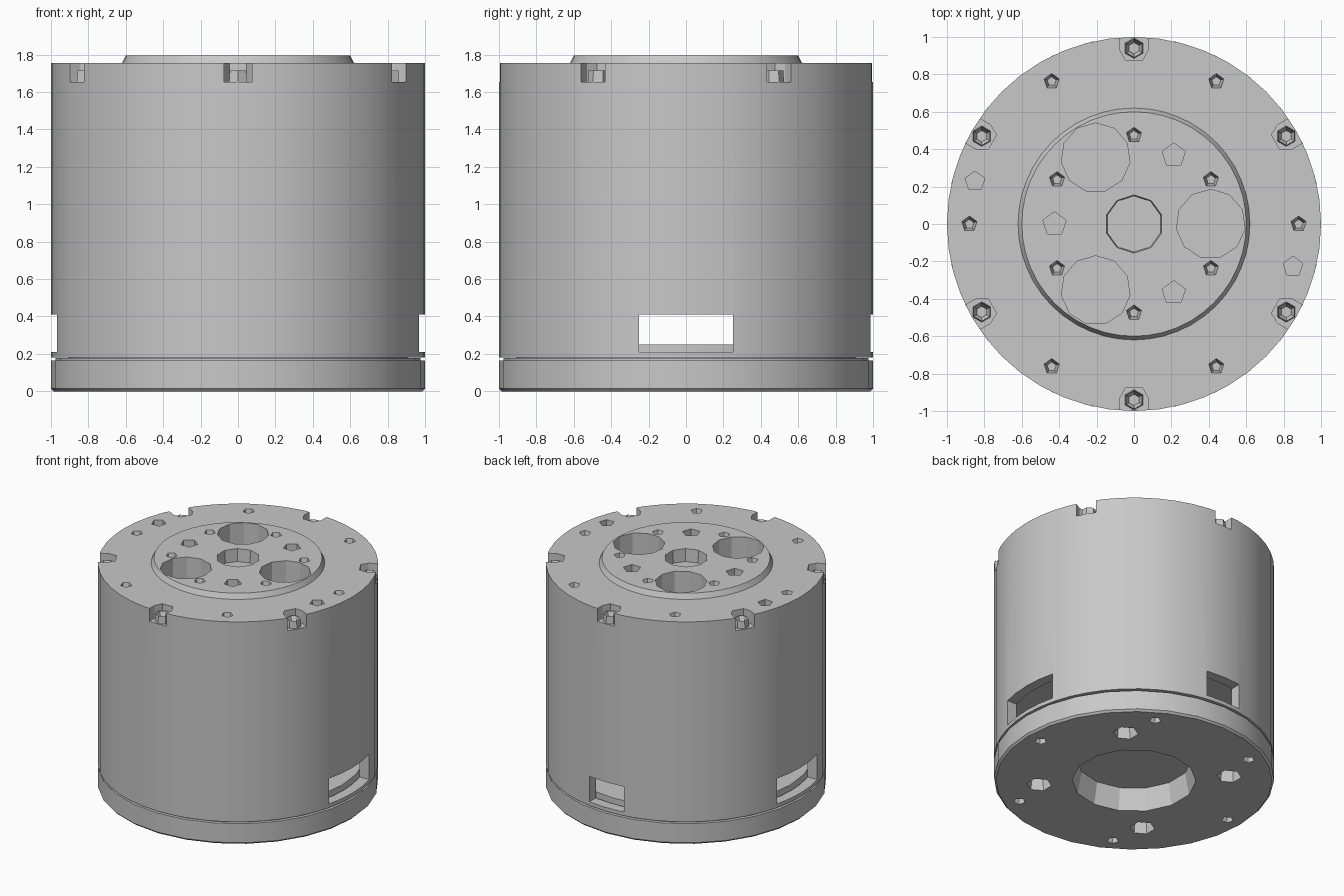
import bpy, bmesh
from math import pi, cos, sin, radians
from mathutils import Matrix

if "Cube" in bpy.data.objects:
    bpy.data.objects.remove(bpy.data.objects["Cube"], do_unlink=True)

metal = bpy.data.materials.new("grey metal")
GREY = (0.58, 0.58, 0.58, 1)
metal.diffuse_color = GREY
metal.use_nodes = True
metal.node_tree.nodes["Principled BSDF"].inputs["Base Color"].default_value = GREY


def finish(name, bm):
    bmesh.ops.recalc_face_normals(bm, faces=bm.faces)
    mesh = bpy.data.meshes.new(name)
    bm.to_mesh(mesh)
    bm.free()
    obj = bpy.data.objects.new(name, mesh)
    obj.data.materials.append(metal)
    bpy.context.collection.objects.link(obj)
    return obj


def lathe(name, profile, sides):
    bm = bmesh.new()
    verts = [bm.verts.new((r, 0, z)) for r, z in profile]
    edges = [bm.edges.new(pair) for pair in zip(verts, verts[1:])]
    bmesh.ops.spin(bm, geom=verts + edges, cent=(0, 0, 0), axis=(0, 0, 1),
                   angle=2 * pi, steps=sides, use_duplicate=False)
    bmesh.ops.remove_doubles(bm, verts=bm.verts, dist=0.0005)
    return finish(name, bm)


def polar(radius, degrees):
    return radius * cos(radians(degrees)), radius * sin(radians(degrees))


def add_plug(bm, centre, r_low, r_high, low, high, sides):
    x, y = centre
    return bmesh.ops.create_cone(
        bm, cap_ends=True, segments=sides, radius1=r_low, radius2=r_high,
        depth=high - low, matrix=Matrix.Translation((x, y, (low + high) / 2)))["verts"]


def cut(obj, bm):
    """Subtract one shape, keeping the first solver result that is sound."""
    tool = finish("cutter", bm)
    mod = obj.modifiers.new("cut", "BOOLEAN")
    mod.object, mod.operation = tool, "DIFFERENCE"
    for solver in ("EXACT", "MANIFOLD", "FLOAT"):
        mod.solver = solver
        graph = bpy.context.evaluated_depsgraph_get()
        result = bpy.data.meshes.new_from_object(obj.evaluated_get(graph))
        if len(result.polygons) > len(obj.data.polygons) / 2:
            obj.data = result
            break
    obj.modifiers.clear()
    bpy.data.objects.remove(tool, do_unlink=True)


def cut_hole(obj, *plug):
    bm = bmesh.new()
    add_plug(bm, *plug)
    cut(obj, bm)


def cut_window(obj, centre, size):
    bm = bmesh.new()
    bmesh.ops.create_cube(bm, size=1, matrix=Matrix.Translation(centre)
                          @ Matrix.Diagonal((*size, 1)))
    cut(obj, bm)


def cut_notch(obj, degrees, low, high):
    """Pocket that opens through the outer wall."""
    half = [(0.875, 0.045), (0.93, 0.075), (1.1, 0.075)]
    outline = half + [(x, -y) for x, y in reversed(half)]
    turn = Matrix.Rotation(radians(degrees), 3, "Z")
    bm = bmesh.new()
    rings = [[bm.verts.new(turn @ Matrix.Translation((x, y, z)).translation)
              for x, y in outline] for z in (low, high)]
    for ring in rings:
        bm.faces.new(ring)
    for i in range(len(outline)):
        bm.faces.new((rings[0][i - 1], rings[0][i], rings[1][i], rings[1][i - 1]))
    cut(obj, bm)


TOP, CAP = 1.755, 1.795
SIXTHS = range(0, 360, 60)

# Housing with a low hollow skirt and a raised output flange
housing = lathe("housing", [(0, 0.42), (0.92, 0.42), (0.92, 0.18), (1, 0.18),
                            (1, TOP), (0.62, TOP), (0.6, CAP), (0, CAP)], 48)

# Flange holes: centre bore, three large bores, pins and screws
cut_hole(housing, (0, 0), 0.15, 0.16, CAP - 0.1, CAP + 0.1, 10)
for a in (0, 120, 240):
    cut_hole(housing, polar(0.41, a), 0.185, 0.185, CAP - 0.2, CAP + 0.1, 11)
    cut_hole(housing, polar(0.425, a + 60), 0.065, 0.065, CAP - 0.06, CAP + 0.1, 5)
for a in SIXTHS:
    cut_hole(housing, polar(0.475, a + 30), 0.025, 0.05, CAP - 0.07, CAP + 0.03, 5)

# Rim holes and edge pockets
for a in SIXTHS:
    cut_hole(housing, polar(0.88, a), 0.025, 0.05, TOP - 0.07, TOP + 0.03, 5)
    cut_notch(housing, a + 30, TOP - 0.1, TOP + 0.1)
for a in (165, -15):
    cut_hole(housing, polar(0.88, a), 0.055, 0.055, TOP - 0.06, TOP + 0.1, 5)

# Cable windows in the skirt
for side in (-1, 1):
    cut_window(housing, (side, 0, 0.31), (0.4, 0.5, 0.2))
cut_window(housing, (0, 1, 0.31), (0.3, 0.4, 0.2))

# Base plate with a recessed centre and bolt holes underneath
base = lathe("base_plate", [(0, 0), (0.985, 0), (1, 0.015), (1, 0.165),
                            (0.975, 0.165), (0.975, 0.178), (0.91, 0.178),
                            (0.91, 0.25), (0, 0.25)], 28)
cut_hole(base, (0, 0), 0.46, 0.41, -0.1, 0.17, 14)
for a in range(45, 360, 90):
    cut_hole(base, polar(0.68, a), 0.1, 0.08, -0.1, 0.1, 6)
for a in SIXTHS:
    cut_hole(base, polar(0.87, a), 0.045, 0.04, -0.1, 0.08, 5)

# Socket screws sitting in the edge pockets
bm = bmesh.new()
for a in SIXTHS:
    verts = add_plug(bm, polar(0.94, a + 30), 0.055, 0.05, TOP - 0.105, TOP - 0.04, 6)
    head = max({f for v in verts for f in v.link_faces},
               key=lambda f: f.calc_center_median().z)
    bmesh.ops.inset_individual(bm, faces=[head], thickness=0.02, depth=0)
    bmesh.ops.translate(bm, verts=head.verts, vec=(0, 0, -0.045))
screws = finish("edge_screws", bm)

for obj in (housing, base, screws):
    bpy.ops.object.select_all(action="DESELECT")
    obj.select_set(True)
    bpy.context.view_layer.objects.active = obj
    bpy.ops.object.shade_smooth_by_angle(angle=radians(20))
